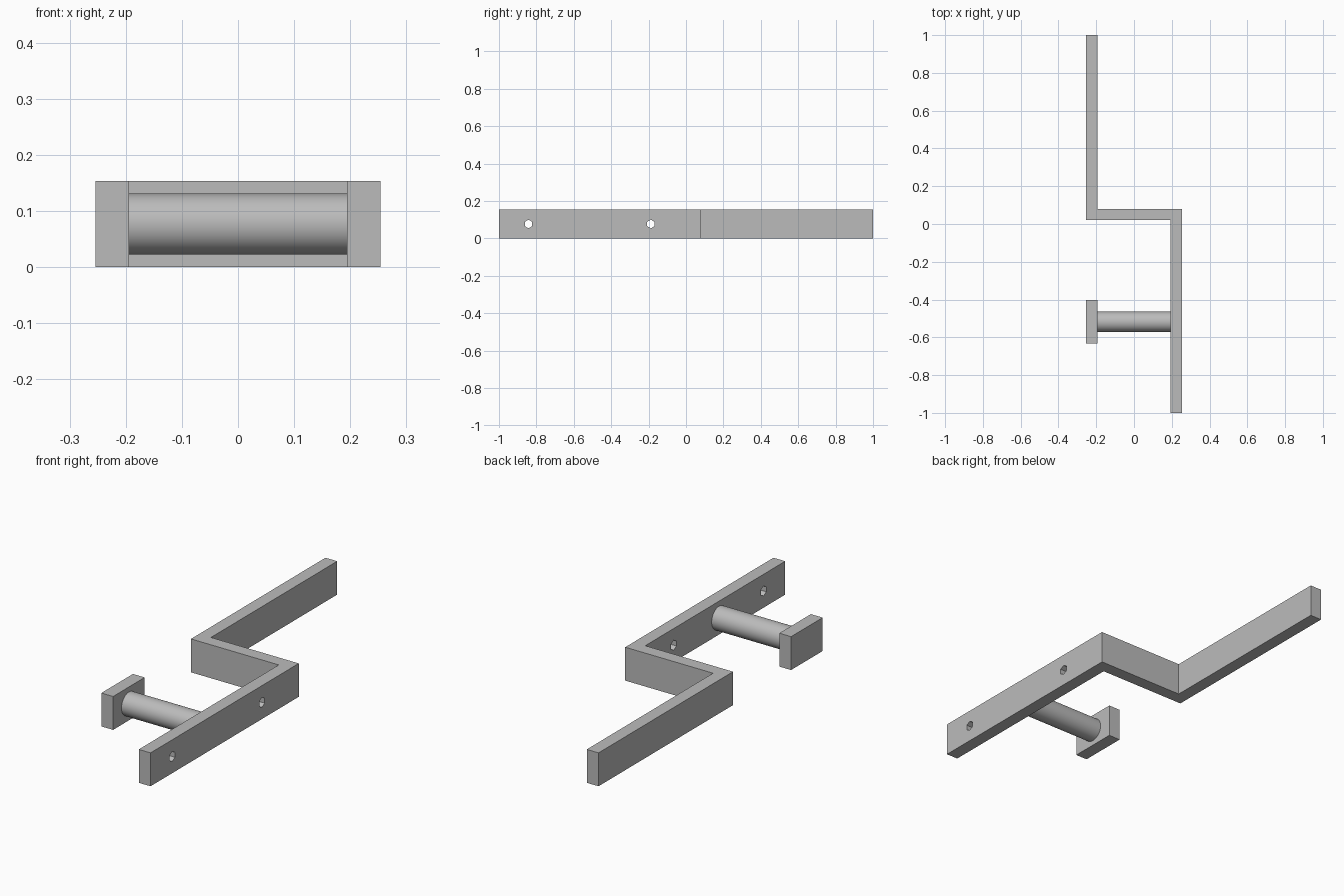
import bpy
import bmesh
from math import radians
from mathutils import Matrix, Vector

if "Cube" in bpy.data.objects:
    bpy.data.objects.remove(bpy.data.objects["Cube"])

HEIGHT, HALF_W, THICK = 0.154, 0.254, 0.06
MID_Z, POST_Y = HEIGHT / 2, -0.518

steel = bpy.data.materials.new("grey_metal")
steel.use_nodes = True
grey = (0.5, 0.5, 0.5, 1)
steel.diffuse_color = grey
steel.node_tree.nodes["Principled BSDF"].inputs["Base Color"].default_value = grey


def finish(name, bm):
    mesh = bpy.data.meshes.new(name)
    bmesh.ops.recalc_face_normals(bm, faces=bm.faces)
    bm.to_mesh(mesh)
    bm.free()
    mesh.materials.append(steel)
    obj = bpy.data.objects.new(name, mesh)
    bpy.context.collection.objects.link(obj)
    return obj


def extruded(name, outline):
    bm = bmesh.new()
    face = bm.faces.new([bm.verts.new((x, y, 0)) for x, y in outline])
    top = bmesh.ops.extrude_face_region(bm, geom=[face])["geom"]
    verts = [v for v in top if isinstance(v, bmesh.types.BMVert)]
    bmesh.ops.translate(bm, verts=verts, vec=Vector((0, 0, HEIGHT)))
    return finish(name, bm)


def rod_x(name, x0, x1, y, radius, sides):
    bm = bmesh.new()
    turn = Matrix.Translation(((x0 + x1) / 2, y, MID_Z)) @ Matrix.Rotation(radians(90), 4, "Y")
    # First vertex points along y
    turn = turn @ Matrix.Rotation(radians(90), 4, "Z")
    bmesh.ops.create_cone(bm, cap_ends=True, segments=sides, radius1=radius,
                          radius2=radius, depth=x1 - x0, matrix=turn)
    return finish(name, bm)


# Z-shaped bar
inner = HALF_W - THICK
step_back, step_front = 0.08, 0.02
bar = extruded("offset_bar", [
    (HALF_W, -1), (HALF_W, step_back), (-inner, step_back), (-inner, 1),
    (-HALF_W, 1), (-HALF_W, step_front), (inner, step_front), (inner, -1)])

# Screw holes through the mounting arm
for i, y in enumerate((-0.842, -0.188)):
    cutter = rod_x(f"hole_cutter_{i + 1}", inner - 0.05, HALF_W + 0.05, y, 0.023, 6)
    cutter.hide_render = True
    cutter.hide_set(True)
    cut = bar.modifiers.new(f"screw_hole_{i + 1}", "BOOLEAN")
    cut.operation = "DIFFERENCE"
    cut.solver = "EXACT"
    cut.object = cutter

# Round post and its end plate
post = rod_x("round_post", -inner, inner, POST_Y, 0.054, 64)
plate_half = 0.115
extruded("end_plate", [
    (-HALF_W, POST_Y - plate_half), (-inner, POST_Y - plate_half),
    (-inner, POST_Y + plate_half), (-HALF_W, POST_Y + plate_half)])

bpy.ops.object.select_all(action="DESELECT")
post.select_set(True)
bpy.context.view_layer.objects.active = post
bpy.ops.object.shade_smooth_by_angle(angle=radians(40))
